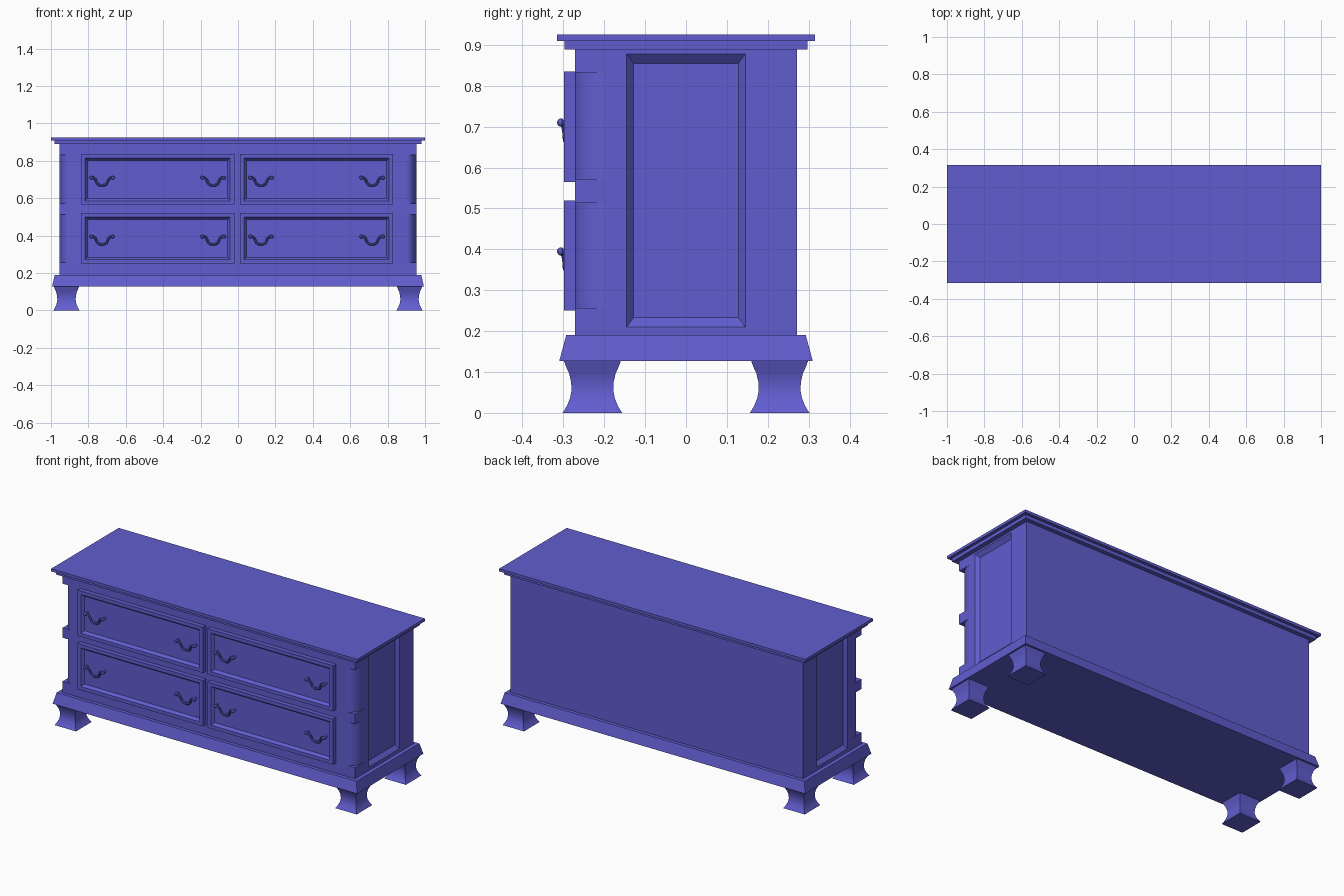
import bpy, bmesh, math
from mathutils import Vector

if "Cube" in bpy.data.objects:
    bpy.data.objects.remove(bpy.data.objects["Cube"])

mat = bpy.data.materials.new("blue_paint")
mat.diffuse_color = (0.12, 0.11, 0.63, 1)
mat.use_nodes = True
mat.node_tree.nodes["Principled BSDF"].inputs["Base Color"].default_value = mat.diffuse_color


def finish(ob):
    bpy.ops.object.select_all(action='DESELECT')
    ob.select_set(True)
    bpy.context.view_layer.objects.active = ob
    bpy.ops.object.shade_smooth_by_angle(angle=math.radians(30))
    if not ob.data.materials:
        ob.data.materials.append(mat)
    return ob


def add_loft(bm, rings):
    """Skin a list of equal-length point rings and cap both ends."""
    loops = [[bm.verts.new(p) for p in ring] for ring in rings]
    n = len(loops[0])
    for a, b in zip(loops, loops[1:]):
        for i in range(n):
            j = (i + 1) % n
            bm.faces.new((a[i], a[j], b[j], b[i]))
    bm.faces.new(loops[0][::-1])
    bm.faces.new(loops[-1])


def make_object(name, bm):
    bmesh.ops.recalc_face_normals(bm, faces=bm.faces)
    me = bpy.data.meshes.new(name)
    bm.to_mesh(me)
    bm.free()
    ob = bpy.data.objects.new(name, me)
    bpy.context.collection.objects.link(ob)
    return ob


def loft(name, rings):
    bm = bmesh.new()
    add_loft(bm, rings)
    return finish(make_object(name, bm))


CORNERS = ((-1, -1), (1, -1), (1, 1), (-1, 1))


def rect_z(hx, hy, z, cx=0, cy=0):
    return [(cx + sx * hx, cy + sy * hy, z) for sx, sy in CORNERS]


def rect_y(hx, hz, y, cx, cz):
    return [(cx + sx * hx, y, cz + sz * hz) for sx, sz in CORNERS]


def rect_x(hy, hz, x, cz):
    return [(x, sy * hy, cz + sz * hz) for sy, sz in CORNERS]


# Top board, moulding under it and flared base
loft("top_board", [rect_z(1, 0.315, z) for z in (0.909, 0.925)])
loft("top_moulding", [rect_z(0.982, 0.297, z) for z in (0.889, 0.909)])
loft("base_moulding", [rect_z(0.994, 0.31, 0.127), rect_z(0.98, 0.293, 0.19)])

# Carcass: box with rounded front corner notches and recessed side panels
BX, BY = 0.955, 0.272
body = loft("body", [rect_z(BX, BY, 0.19), rect_z(BX, BY, 0.889)])
bm = bmesh.new()
RX, RY = 0.055, 0.084
arc = [(BX - RX + RX * math.sin(t), -BY + RY - RY * math.cos(t))
       for t in (math.pi / 2 * i / 12 for i in range(13))]
outline = arc + [(BX + .02, -BY + RY), (BX + .02, -BY - .02), (BX - RX, -BY - .02)]
for s in (-1, 1):
    for z0, z1 in ((0.256, 0.513), (0.572, 0.832)):
        add_loft(bm, [[(s * x, y, z) for x, y in outline] for z in (z0, z1)])
    add_loft(bm, [rect_x(0.128, 0.311, s * (BX - 0.02), 0.544),
                  rect_x(0.145, 0.334, s * BX, 0.544),
                  rect_x(0.145, 0.334, s * (BX + 0.02), 0.544)])
cutter = make_object("body_cutter", bm)
cutter.hide_render = True
mod = body.modifiers.new("carve", 'BOOLEAN')
mod.operation = 'DIFFERENCE'
mod.solver = 'EXACT'
mod.object = cutter
bpy.context.view_layer.objects.active = body
bpy.ops.object.modifier_apply(modifier=mod.name)
bpy.data.objects.remove(cutter)
finish(body)

# Four concave square feet
for sx in (-1, 1):
    for sy, label in ((-1, "front"), (1, "back")):
        profile = ((0.073, 0), (0.069, 0.006), (0.062, 0.018), (0.055, 0.035),
                   (0.051, 0.055), (0.052, 0.075), (0.057, 0.097),
                   (0.064, 0.112), (0.070, 0.128))
        loft(label + "_foot", [rect_z(h * 0.96, h, z, sx * 0.917, sy * 0.229)
                               for h, z in profile])

# Drop handle: bent bar, knobs and posts, built once around its drawer centre line
cu = bpy.data.curves.new("handle", 'CURVE')
cu.dimensions = '3D'
cu.bevel_depth = 0.0065
cu.bevel_resolution = 2
cu.resolution_u = 5
cu.use_fill_caps = True
half = [(0.055, -0.304, 0.010), (0.040, -0.301, 0.006), (0.031, -0.297, -0.010),
        (0.020, -0.2955, -0.027)]
path = [(-x, y, z) for x, y, z in half] + half[::-1]
sp = cu.splines.new('BEZIER')
sp.bezier_points.add(len(path) - 1)
for p, co in zip(sp.bezier_points, path):
    p.co = co
    p.handle_left_type = p.handle_right_type = 'AUTO'
bar = bpy.data.objects.new("handle_bar", cu)
bpy.context.collection.objects.link(bar)
bpy.context.view_layer.update()
bm = bmesh.new()
bm.from_mesh(bar.to_mesh())
bar.to_mesh_clear()
bpy.data.objects.remove(bar)
for s in (-1, 1):
    knob = ((0.006, -0.280), (0.006, -0.299), (0.010, -0.303), (0.010, -0.308),
            (0.007, -0.313), (0.002, -0.315))
    add_loft(bm, [[(s * 0.058 + r * math.cos(a), y, 0.010 + r * math.sin(a))
                   for a in (math.tau * i / 12 for i in range(12))] for r, y in knob])
handle = finish(make_object("drawer_handle", bm))
handle_mesh = handle.data
bpy.data.objects.remove(handle)

# Four drawers with sunken fronts, two handles each
for cx in (-0.43, 0.42):
    for cz in (0.385, 0.70):
        loft("drawer_front", [rect_y(hx, hz, y, cx, cz) for hx, hz, y in (
            (0.41, 0.135, -0.265), (0.41, 0.135, -0.298),
            (0.387, 0.114, -0.298), (0.375, 0.102, -0.282))])
        for s in (-1, 1):
            h = bpy.data.objects.new("drawer_handle", handle_mesh)
            h.location = (cx + s * 0.297, 0, cz)
            bpy.context.collection.objects.link(h)
